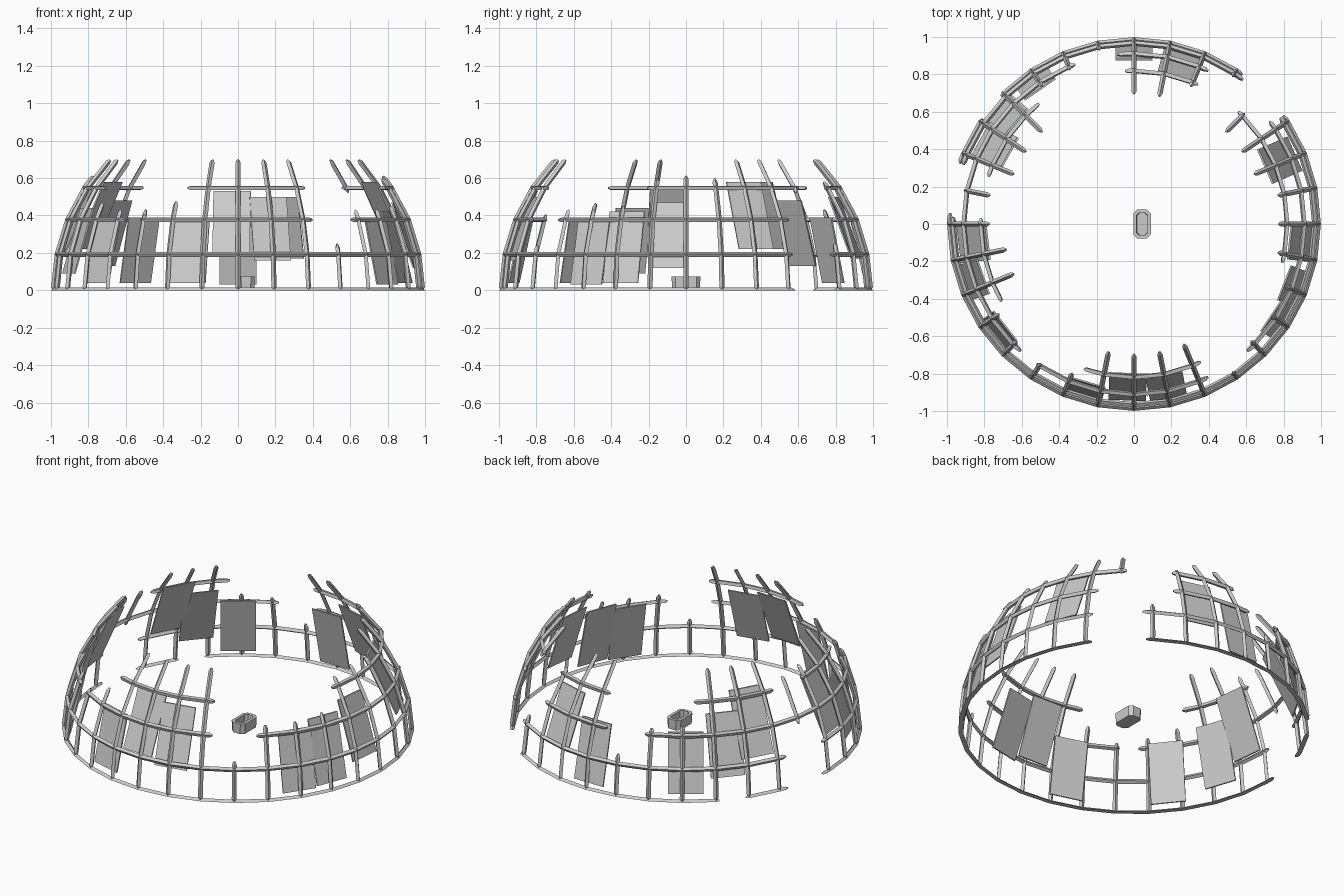
import bpy, bmesh, math
from mathutils import Vector

if "Cube" in bpy.data.objects:
    bpy.data.objects.remove(bpy.data.objects["Cube"])

STEP = math.radians(11.25)   # spacing of ribs and rings on the dome
RAD = 0.985
HALF = 0.014                 # half size of a beam


def sphere(k, lat, r=RAD):
    """Point on the dome: k counts ribs from the front towards +x."""
    a, b = k * STEP, lat * STEP
    return Vector((r * math.cos(b) * math.sin(a),
                   -r * math.cos(b) * math.cos(a), r * math.sin(b)))


def finish(name, bm):
    bmesh.ops.recalc_face_normals(bm, faces=bm.faces)
    me = bpy.data.meshes.new(name)
    bm.to_mesh(me)
    bm.free()
    ob = bpy.data.objects.new(name, me)
    bpy.context.collection.objects.link(ob)
    return ob


def beam(bm, pts):
    """Four-sided beam swept along points, with narrowed broken tips."""
    rows = []
    for i, p in enumerate(pts):
        t = (pts[min(i + 1, len(pts) - 1)] - pts[max(i - 1, 0)]).normalized()
        out = p.normalized()
        side = t.cross(out).normalized()
        s = HALF * (0.45 if i in (0, len(pts) - 1) else 1)
        row = []
        for d in (out, side, -out, -side):
            v = p + d * s
            v.z = max(v.z, 0)
            row.append(bm.verts.new(v))
        rows.append(row)
    for a, b in zip(rows, rows[1:]):
        for j in range(4):
            bm.faces.new((a[j], a[(j + 1) % 4], b[(j + 1) % 4], b[j]))
    bm.faces.new(rows[0])
    bm.faces.new(rows[-1])


def steps(a, b):
    """Broken ends plus every whole grid crossing between them."""
    inner = [i for i in range(math.ceil(a), math.floor(b) + 1)
             if a + 0.12 < i < b - 0.12]
    return [a, a + 0.1] + inner + [b - 0.1, b]


# upright ribs: rib number -> (start, end) latitude
ribs = {k: (0, 4) for k in (0, 1, 2, 10, 11, 15, 16, 20, 21, 22, 25, 26, 31)}
ribs.update({3: (0, 1.25), 4: (0, 2.3), 5: (0, 2.3), 6: (0, 2.4), 7: (0, 3.3),
             8: (0, 3.4), 9: (0, 3.3), 12: (2.85, 4), 13: (0, 1.3),
             14: (0, 3.2), 17: (0, 1.3), 18: (0, 2.2), 19: (0, 2.3),
             23: (1.8, 3.3), 24: (0, 3.4), 27: (0, 2.5), 28: (0, 2.3),
             29: (0, 2.15), 30: (0, 2.55)})
bm = bmesh.new()
for k, (a, b) in ribs.items():
    beam(bm, [sphere(k, l) for l in steps(a, b)])
finish("dome_ribs", bm)

# horizontal rings, broken into arcs
rings = {0: [(12.8, 20.1), (20.9, 22.3), (23.7, 43.2)],
         1: [(12.7, 22.3), (23.8, 43.2)],
         2: [(13.7, 16.5), (17.8, 28.3), (28.9, 34.3), (35.7, 43.3)],
         3: [(6.7, 12.2), (13.8, 16.3), (19.4, 22.4), (23.8, 26.7), (30.3, 34.3)]}
bm = bmesh.new()
for lat, arcs in rings.items():
    for a, b in arcs:
        beam(bm, [sphere(k, lat) for k in steps(a, b)])
finish("dome_rings", bm)

# flat panels hung inside the frame: (rib position, low z, high z)
panels = [(-1.45, .04, .38), (-.2, .20, .53), (1.0, .16, .50), (5.0, .03, .38),
          (6.1, .04, .42), (7.45, .12, .47), (10.1, .22, .58), (14.6, .17, .50),
          (16.0, .03, .39), (19.1, .04, .39), (20.4, .13, .48), (21.4, .22, .58),
          (24.6, .20, .55), (25.7, .09, .44), (27.4, .04, .39)]
bm = bmesh.new()
for k, lo, hi in panels:
    side = Vector((math.cos(k * STEP), math.sin(k * STEP), 0)) * 0.1
    corners = []
    for r in (0.965, 0.957):
        for z, s in ((lo, -1), (lo, 1), (hi, 1), (hi, -1)):
            p = sphere(k, math.asin(z / r) / STEP, r)
            corners.append(bm.verts.new(p + side * s))
    c = corners
    bm.faces.new(c[:4])
    bm.faces.new(c[4:])
    for j in range(4):
        n = (j + 1) % 4
        bm.faces.new((c[j], c[n], c[n + 4], c[j + 4]))
finish("wall_panels", bm)

# small open crate in the middle with cut corners
bm = bmesh.new()


def octagon(hx, hy, cut, z):
    pts = [(hx, hy - cut), (hx - cut, hy), (cut - hx, hy), (-hx, hy - cut),
           (-hx, cut - hy), (cut - hx, -hy), (hx - cut, -hy), (hx, cut - hy)]
    return [bm.verts.new((x + 0.043, y, z)) for x, y in pts]


loops = [octagon(.044, .075, .02, .012), octagon(.047, .077, .02, .075),
         octagon(.030, .060, .014, .075), octagon(.028, .058, .014, .035)]
for a, b in zip(loops, loops[1:]):
    for j in range(8):
        bm.faces.new((a[j], a[(j + 1) % 8], b[(j + 1) % 8], b[j]))
bm.faces.new(loops[0])
bm.faces.new(loops[-1])
finish("center_crate", bm)
